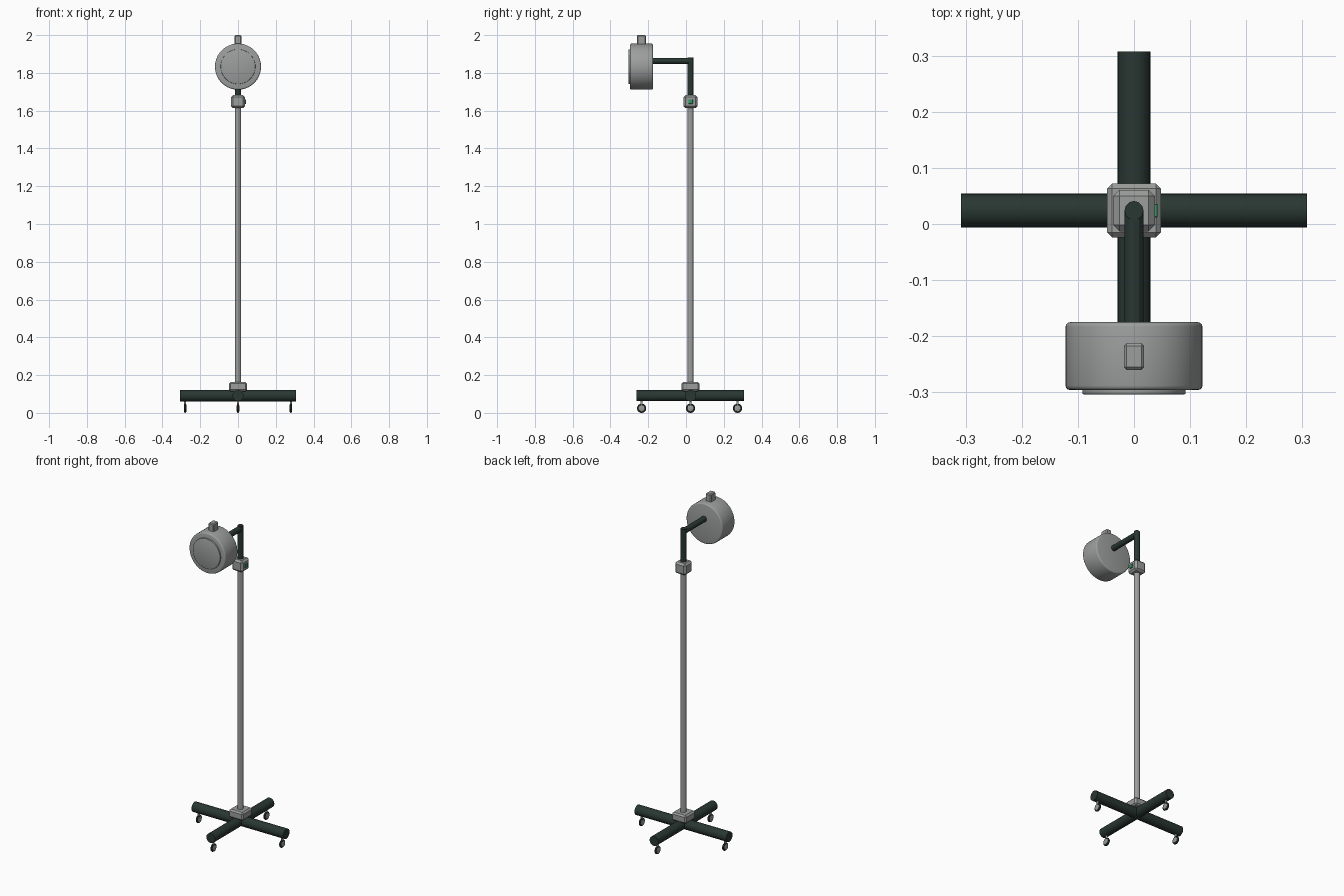
import bpy, math
from mathutils import Vector

if "Cube" in bpy.data.objects:
    bpy.data.objects.remove(bpy.data.objects["Cube"])


def material(name, rgb):
    m = bpy.data.materials.new(name)
    m.diffuse_color = (*rgb, 1)
    m.use_nodes = True
    m.node_tree.nodes["Principled BSDF"].inputs["Base Color"].default_value = m.diffuse_color
    return m


GREY = material("warm_grey", (0.33, 0.345, 0.335))
DARK = material("dark_green", (0.022, 0.038, 0.032))
GREEN = material("switch_green", (0.03, 0.32, 0.13))
CY = 0.024  # y position of the pole


def finish(name, mat, bevel=0, segments=2, smooth=True):
    o = bpy.context.object
    o.name = name
    o.data.materials.append(mat)
    bpy.ops.object.transform_apply(location=False, rotation=True, scale=True)
    if bevel:
        b = o.modifiers.new("bevel", 'BEVEL')
        b.width, b.segments = bevel, segments
        b.limit_method, b.angle_limit = 'ANGLE', math.radians(50)
        bpy.ops.object.modifier_apply(modifier=b.name)
    if smooth:
        bpy.ops.object.shade_smooth_by_angle(angle=math.radians(35))
    return o


def tube(name, a, b, r, mat, sides=32, **kw):
    a, b = Vector(a), Vector(b)
    bpy.ops.mesh.primitive_cylinder_add(
        vertices=sides, radius=r, depth=(b - a).length, location=(a + b) / 2,
        rotation=(b - a).to_track_quat('Z', 'Y').to_euler())
    return finish(name, mat, **kw)


def box(name, lo, hi, mat, bevel=0, segments=1):
    lo, hi = Vector(lo), Vector(hi)
    bpy.ops.mesh.primitive_cube_add(size=1, location=(lo + hi) / 2)
    bpy.context.object.scale = hi - lo
    return finish(name, mat, bevel, segments, smooth=False)


# Crossed base tubes
tube("base_tube_side", (-0.308, CY, 0.091), (0.308, CY, 0.091), 0.03, DARK)
tube("base_tube_depth", (0, -0.262, 0.091), (0, 0.307, 0.091), 0.029, DARK)
box("base_block", (-0.048, CY - 0.048, 0.114), (0.048, CY + 0.048, 0.164), GREY, 0.009)

# Casters under the four tube ends
for i, (x, y) in enumerate([(-0.28, CY), (0.28, CY), (0, -0.235), (0, 0.273)]):
    tube(f"caster_stem_{i}", (x, y, 0.03), (x, y, 0.07), 0.006, GREY, 12)
    bpy.ops.mesh.primitive_torus_add(
        major_radius=0.018, minor_radius=0.0065, major_segments=24, minor_segments=8,
        location=(x, y, 0.0245), rotation=(0, math.pi / 2, 0))
    finish(f"caster_tyre_{i}", DARK)
    tube(f"caster_hub_{i}", (x - 0.007, y, 0.0245), (x + 0.007, y, 0.0245), 0.017, GREY, 20, bevel=0.002)

# Pole and collar with a switch on the right side
tube("pole", (0, CY, 0.15), (0, CY, 1.63), 0.017, GREY, 12, smooth=False)
box("collar", (-0.037, CY - 0.037, 1.613), (0.037, CY + 0.037, 1.683), GREY, 0.011)
box("switch", (0.034, CY - 0.012, 1.636), (0.042, CY + 0.012, 1.659), GREEN, 0.001)

# Upright neck and arm
tube("neck", (0, CY, 1.67), (0, CY, 1.881), 0.017, DARK, 12, smooth=False)
tube("arm", (0, CY, 1.863), (0, -0.18, 1.863), 0.017, DARK, 12, smooth=False)

# Lamp head, lens and top knob
tube("lamp_head", (0, -0.175, 1.833), (0, -0.296, 1.833), 0.122, GREY, 64, bevel=0.008, segments=3)
tube("lens", (0, -0.29, 1.833), (0, -0.304, 1.833), 0.092, GREY, 64, bevel=0.003)
box("top_knob", (-0.018, -0.26, 1.945), (0.018, -0.212, 2.0), GREY, 0.005)
